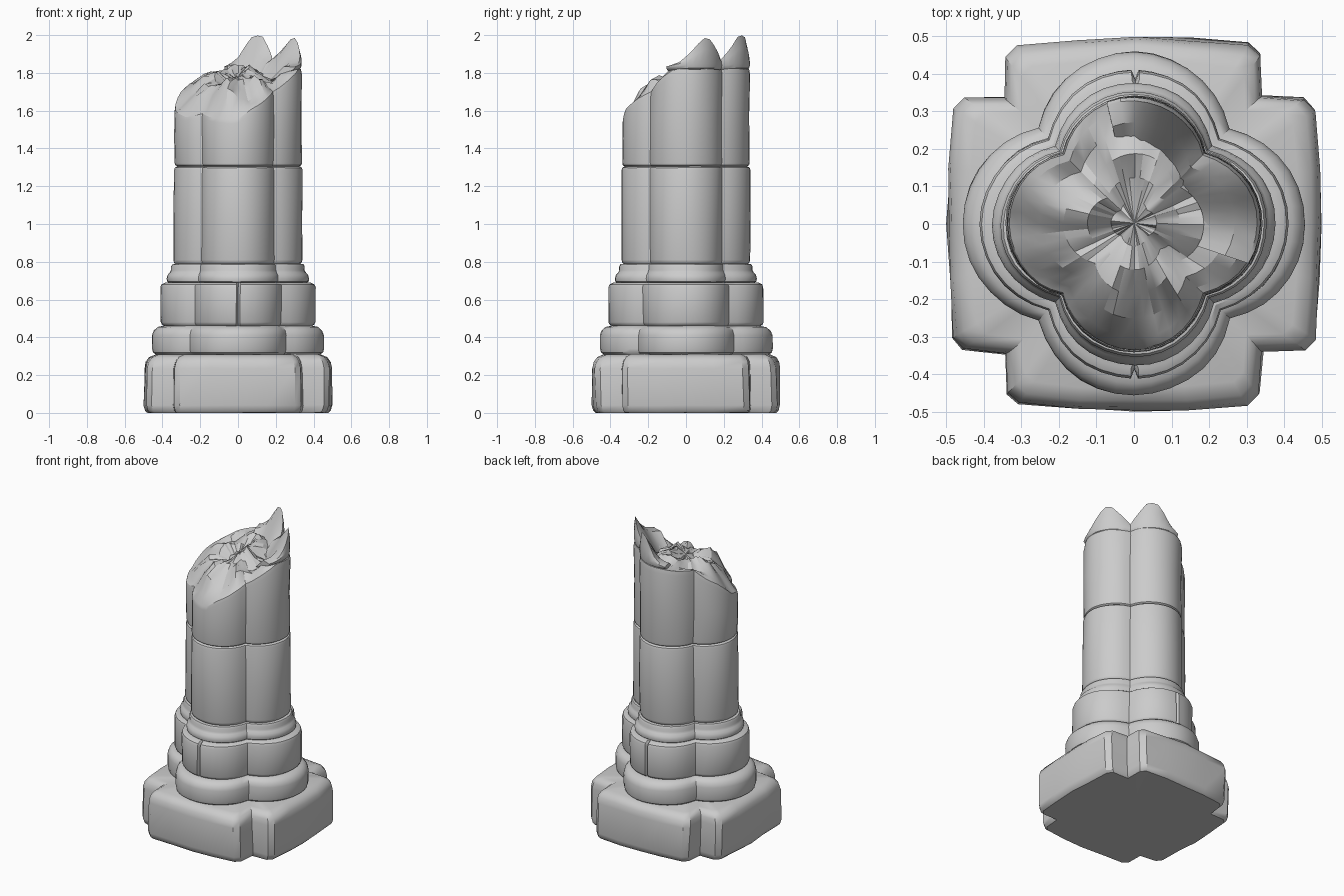
import bpy, bmesh, math, random
from mathutils import Vector, noise

random.seed(4)
if "Cube" in bpy.data.objects:
    bpy.data.objects.remove(bpy.data.objects["Cube"])

stone = bpy.data.materials.new("grey_stone")
stone.use_nodes = True
COLOUR = (0.6, 0.6, 0.6, 1)
stone.diffuse_color = COLOUR
stone.node_tree.nodes["Principled BSDF"].inputs["Base Color"].default_value = COLOUR

STEPS = 14          # segments per lobe
LOBE_C, LOBE_R = 0.145, 0.195
SHAFT = LOBE_C + LOBE_R


def turn(points):
    """Repeat one quarter of an outline around the axis."""
    out = []
    for k in range(4):
        c, s = round(math.cos(k * math.pi / 2)), round(math.sin(k * math.pi / 2))
        out += [(x * c - y * s, x * s + y * c) for x, y in points]
    return out


def quatrefoil(seam=0.0):
    """Four-lobed unit outline, with an optional joint groove front and back."""
    half = math.radians(76.7)
    quarter = []
    for i in range(STEPS):
        a = -half + 2 * half * i / STEPS
        quarter.append(((LOBE_C + LOBE_R * math.cos(a)) / SHAFT, LOBE_R * math.sin(a) / SHAFT))
    pts = turn(quarter)
    if not seam:
        return pts
    out = []
    for x, y in pts:
        if abs(x) < 0.001:
            side = -1 if y > 0 else 1
            out += [(-0.025 * side, y), (0, y * (1 - seam)), (0.025 * side, y)]
        else:
            out.append((x, y))
    return out


def ring(outline, size, z):
    return [Vector((x * size, y * size, z)) for x, y in outline]


def weather(p, amount):
    """Gently uneven worn stone."""
    d = noise.noise_vector(p * 5) * amount
    return p + Vector((d.x, d.y, d.z * 0.3))


def loft(name, rings, wear=0.006, closed=True, sharp=35):
    bm = bmesh.new()
    rows = [[bm.verts.new(weather(p, wear)) for p in r] for r in rings]
    n = len(rows[0])
    for a, b in zip(rows, rows[1:]):
        for i in range(n if closed else n - 1):
            j = (i + 1) % n
            bm.faces.new((a[i], a[j], b[j], b[i]))
    if closed:
        for row, flip in ((rows[0], True), (rows[-1], False)):
            mid = bm.verts.new(sum((v.co for v in row), Vector()) / n)
            for i in range(n):
                tri = (row[i], row[(i + 1) % n], mid)
                bm.faces.new(tri[::-1] if flip else tri)
    else:
        for i in range(n - 1):
            bm.faces.new((rows[-1][i], rows[-1][i + 1], rows[0][i + 1], rows[0][i]))
        bm.faces.new([r[0] for r in rows])
        bm.faces.new([r[-1] for r in rows])
    bmesh.ops.recalc_face_normals(bm, faces=bm.faces)
    me = bpy.data.meshes.new(name)
    bm.to_mesh(me)
    bm.free()
    me.materials.append(stone)
    ob = bpy.data.objects.new(name, me)
    bpy.context.scene.collection.objects.link(ob)
    bpy.ops.object.select_all(action='DESELECT')
    ob.select_set(True)
    bpy.context.view_layer.objects.active = ob
    bpy.ops.object.shade_smooth_by_angle(angle=math.radians(sharp))
    return ob


def lookup(table, a):
    for (a0, z0), (a1, z1) in zip(table, table[1:]):
        if a0 <= a <= a1:
            return z0 + (z1 - z0) * (a - a0) / (a1 - a0)
    return table[-1][1]


def bearing(x, y):
    return math.degrees(math.atan2(y, x))


# Cross-shaped plinth with bowed, worn arms
arm = [(0.34, -0.34), (0.45, -0.335), (0.478, -0.305), (0.492, -0.15), (0.497, 0),
       (0.492, 0.15), (0.478, 0.305), (0.45, 0.335)]
plinth = turn(arm)
loft("plinth", [ring(plinth, s, z) for s, z in
     ((0.96, 0), (0.985, 0.012), (1, 0.04), (1, 0.235), (0.985, 0.27), (0.95, 0.295), (0.88, 0.31))],
     wear=0.012)

# Moulded base courses, then the plain drum of the shaft
foil = quatrefoil()
courses = {
    "lower_base_course": (foil, ((0.43, 0.305), (0.452, 0.32), (0.457, 0.34), (0.457, 0.41),
                                 (0.448, 0.435), (0.425, 0.455), (0.39, 0.462))),
    "split_base_course": (quatrefoil(0.06), ((0.385, 0.455), (0.405, 0.468), (0.411, 0.48),
                                             (0.411, 0.665), (0.405, 0.68), (0.385, 0.69))),
    "neck_moulding": (foil, ((0.36, 0.685), (0.374, 0.695), (0.377, 0.71), (0.372, 0.73), (0.361, 0.742),
                             (0.354, 0.755), (0.354, 0.775), (0.347, 0.787), (0.33, 0.79))),
    "lower_shaft_drum": (foil, ((0.325, 0.785), (0.338, 0.797), (0.341, 0.81), (0.341, 1.03),
                                (0.34, 1.285), (0.336, 1.298), (0.322, 1.306))),
}
for name, (outline, profile) in courses.items():
    loft(name, [ring(outline, s, z) for s, z in profile])

# Broken drum: rim height follows the bearing, the fracture climbs inward
RIM = [(-180, 1.60), (-155, 1.56), (-135, 1.58), (-110, 1.55), (-92, 1.54), (-75, 1.61),
       (-45, 1.70), (-25, 1.77), (-10, 1.82), (100, 1.82), (135, 1.79), (160, 1.70), (180, 1.60)]
SIZE = 0.337
rims = [lookup(RIM, bearing(x, y)) for x, y in foil]
rows = [ring(foil, s, z) for s, z in ((0.322, 1.304), (0.334, 1.312), (SIZE, 1.325))]
for share in (0.5, 0.94):
    rows.append([Vector((x * SIZE, y * SIZE, 1.325 + (z - 1.325) * share))
                 for (x, y), z in zip(foil, rims)])
for f in (0.985, 0.9, 0.74, 0.55, 0.36, 0.18):
    row = []
    for (x, y), z in zip(foil, rims):
        p = Vector((x * SIZE * f, y * SIZE * f, 0))
        rough = (1 - f ** 6) * (0.09 * noise.noise(p * 9) + random.uniform(-0.008, 0.008))
        p.z = 1.79 + (z - 1.79) * f ** 2.2 + rough
        row.append(p)
    rows.append(row)
loft("broken_shaft_drum", rows, sharp=25)

# Two jagged shards left standing on the back and side lobes
SHARDS = [(-22, 1.825), (-5, 1.86), (8, 1.93), (17, 1.985), (24, 1.985), (34, 1.93), (45, 1.87),
          (56, 1.93), (64, 1.99), (73, 2.0), (81, 1.98), (87, 1.90), (97, 1.85), (106, 1.825)]


def shard(name, first, last):
    pts = [(x, y) for x, y in foil if first <= bearing(x, y) <= last]
    tops = [lookup(SHARDS, bearing(x, y)) for x, y in pts]

    def crest(f, share):
        return [Vector((x * SIZE * f, y * SIZE * f, 1.835 + (z - 1.835) * share))
                for (x, y), z in zip(pts, tops)]
    loft(name, [ring(pts, SIZE * 0.55, 1.76), ring(pts, SIZE * 0.95, 1.815), ring(pts, SIZE * 0.985, 1.825),
                crest(1, 0.1), crest(1, 0.6), crest(0.975, 1), crest(0.8, 0.4)],
         wear=0.005, closed=False, sharp=30)


shard("side_shard", -22, 45.5)
shard("back_shard", 44.5, 106)
